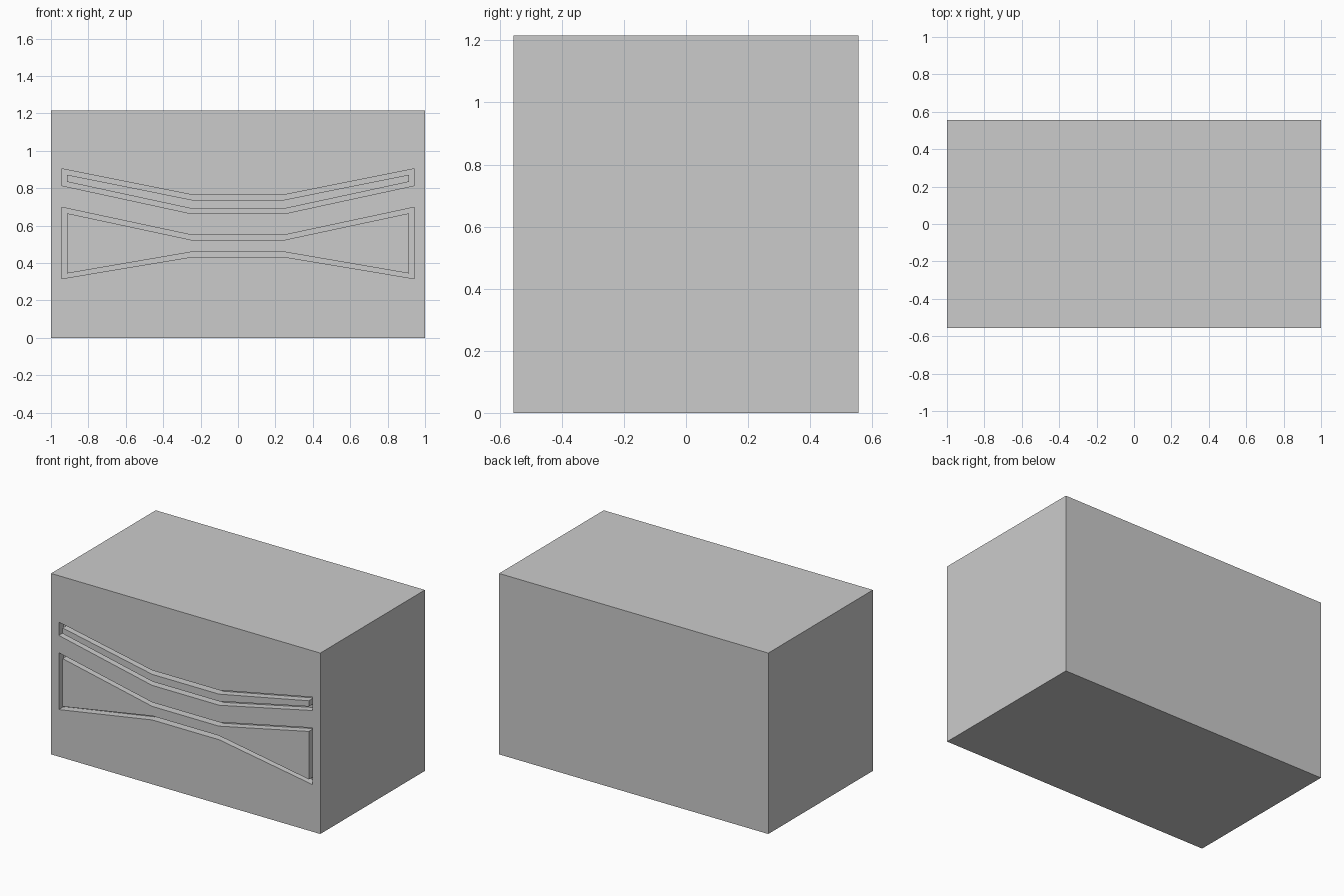
import bpy, bmesh

if "Cube" in bpy.data.objects:
    bpy.data.objects.remove(bpy.data.objects["Cube"])

W, D, H = 2.0, 1.11, 1.215   # cabinet size
DEPTH = 0.05                 # groove depth


def outline(top_end, top_mid, low_mid, low_end):
    """Closed bow-tie outline mirrored about x = 0, from its right half."""
    right = [top_mid, top_end, low_end, low_mid]
    return right + [(-x, z) for x, z in reversed(right)]


def add_ring(bm, outer, inner, y0, y1):
    """Closed ring-shaped prism between two outlines."""
    loops = [[bm.verts.new((x, y, z)) for x, z in pts]
             for pts, y in ((outer, y0), (inner, y0), (inner, y1), (outer, y1))]
    n = len(outer)
    for k in range(4):
        a, b = loops[k], loops[(k + 1) % 4]
        for i in range(n):
            j = (i + 1) % n
            bm.faces.new((a[i], a[j], b[j], b[i]))


def make_object(name, bm):
    bmesh.ops.recalc_face_normals(bm, faces=bm.faces[:])
    mesh = bpy.data.meshes.new(name)
    bm.to_mesh(mesh)
    bm.free()
    obj = bpy.data.objects.new(name, mesh)
    bpy.context.collection.objects.link(obj)
    return obj


# Cabinet body
bm = bmesh.new()
bmesh.ops.create_cube(bm, size=1)
for v in bm.verts:
    v.co.x *= W
    v.co.y *= D
    v.co.z = (v.co.z + 0.5) * H
body = make_object("cabinet_body", bm)

# Groove cutters: narrow upper band and wide lower bow-tie
bm = bmesh.new()
rings = [
    (outline((0.943, 0.904), (0.25, 0.765), (0.25, 0.664), (0.943, 0.814)),
     outline((0.915, 0.872), (0.247, 0.738), (0.247, 0.690), (0.915, 0.834))),
    (outline((0.943, 0.698), (0.25, 0.550), (0.25, 0.432), (0.943, 0.316)),
     outline((0.915, 0.666), (0.247, 0.523), (0.247, 0.459), (0.915, 0.344))),
]
for outer, inner in rings:
    add_ring(bm, outer, inner, -D / 2 - 0.05, -D / 2 + DEPTH)
cutter = make_object("groove_cutter", bm)
cutter.hide_render = True

# Carve the grooves into the front
mod = body.modifiers.new("grooves", 'BOOLEAN')
mod.operation = 'DIFFERENCE'
mod.solver = 'EXACT'
mod.object = cutter
bpy.context.view_layer.objects.active = body
body.select_set(True)
bpy.ops.object.modifier_apply(modifier=mod.name)
bpy.data.objects.remove(cutter)
